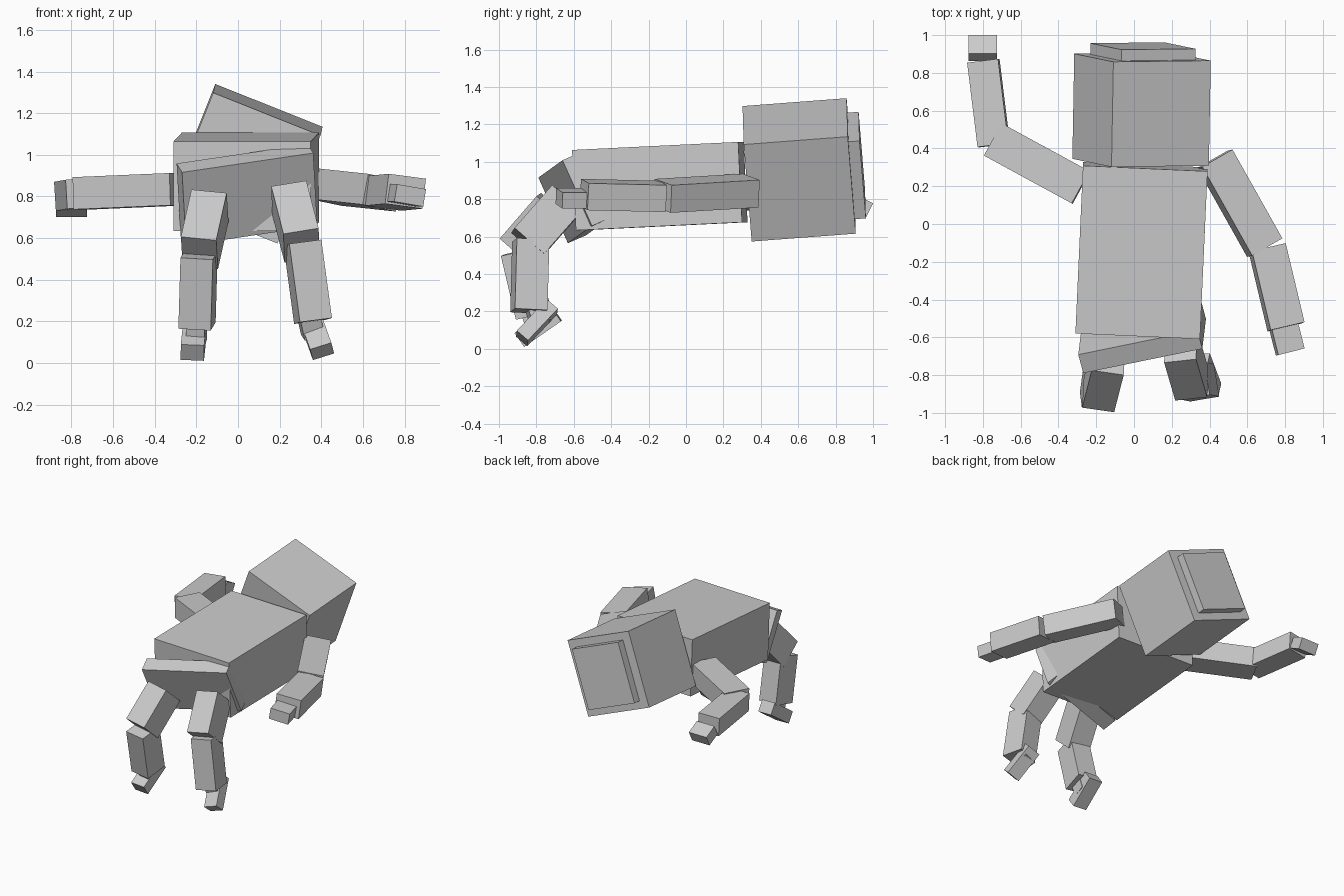
import bpy
from mathutils import Matrix, Vector


def box(name, center, size, main, across, upright=False):
    """Block of size (x, y, z). 'main' is its local y axis (local z if upright),
    'across' roughly its local x axis."""
    m = Vector(main).normalized()
    x = Vector(across)
    x = (x - m * x.dot(m)).normalized()
    y, z = (m.cross(x), m) if upright else (m, x.cross(m))
    rot = Matrix((x, y, z)).transposed().to_4x4()
    bpy.ops.mesh.primitive_cube_add(size=1)
    o = bpy.context.object
    o.name = o.data.name = name
    o.data.transform(Matrix.Translation(center) @ rot @ Matrix.Diagonal((*size, 1)))
    return o


# Body: torso lying forward, thin tilted pelvis plate
box("torso", (0.04, -0.14, 0.87), (0.66, 0.89, 0.43), (0.04, 0.887, 0.043), (0.66, -0.03, 0))
box("pelvis", (0.043, -0.597, 0.808), (0.65, 0.11, 0.385), (-0.05, -0.41, 0.91), (0.97, 0.2, 0.14), True)

# Head with a raised panel on its far end
head_y, head_x = (0.01, 0.557, 0.042), (0.51, -0.014, -0.205)
box("head", (0.04, 0.605, 0.957), (0.555, 0.558, 0.56), head_y, head_x)
box("head_panel", (0.047, 0.91, 0.98), (0.42, 0.065, 0.447), head_y, head_x)

# Arm on the +x side, reaching forward
box("right_upper_arm", (0.56, 0.11, 0.832), (0.187, 0.54, 0.15), (-0.264, 0.47, 0.028), (0.164, 0.08, -0.034))
box("right_forearm", (0.755, -0.335, 0.82), (0.185, 0.43, 0.145), (-0.1, 0.42, -0.01), (0.19, 0.04, -0.025))
box("right_hand", (0.81, -0.61, 0.805), (0.145, 0.14, 0.085), (-0.033, 0.13, 0), (0.148, 0.03, -0.025))

# Arm on the -x side, bent back
box("left_upper_arm", (-0.513, 0.32, 0.825), (0.195, 0.53, 0.155), (-0.466, 0.254, -0.02), (0.095, 0.175, 0))
box("left_forearm", (-0.77, 0.64, 0.81), (0.165, 0.45, 0.14), (-0.055, 0.445, -0.01), (1, 0.12, 0.06))
box("left_hand", (-0.80, 0.932, 0.765), (0.15, 0.11, 0.085), (0, 0.89, -0.45), (1, 0, 0))

# Leg on the +x side
box("right_thigh", (0.276, -0.746, 0.679), (0.172, 0.21, 0.31), (-0.19, 0.65, 0.74), (0.168, 0.018, 0.027), True)
box("right_shin", (0.335, -0.835, 0.39), (0.157, 0.176, 0.38), (-0.05, 0.01, 0.37), (0.153, 0.026, 0.025), True)
box("right_ankle", (0.35, -0.79, 0.18), (0.1, 0.1, 0.1), (-0.2, -0.3, 0.9), (0.1, 0.01, 0.034), True)
box("right_foot", (0.374, -0.797, 0.14), (0.107, 0.24, 0.08), (-0.25, 0.66, 0.7), (0.1, 0.01, 0.038))

# Leg on the -x side
box("left_thigh", (-0.16, -0.807, 0.642), (0.172, 0.21, 0.305), (0.05, 0.195, 0.225), (0.172, -0.02, -0.012), True)
box("left_shin", (-0.192, -0.855, 0.35), (0.157, 0.176, 0.35), (0.01, -0.08, 0.34), (0.157, -0.02, -0.007), True)
box("left_ankle", (-0.2, -0.81, 0.145), (0.09, 0.1, 0.1), (0, -0.3, 0.9), (1, -0.1, -0.06), True)
box("left_foot", (-0.212, -0.79, 0.118), (0.112, 0.24, 0.09), (0.06, 0.82, 0.57), (0.11, -0.01, -0.008))
